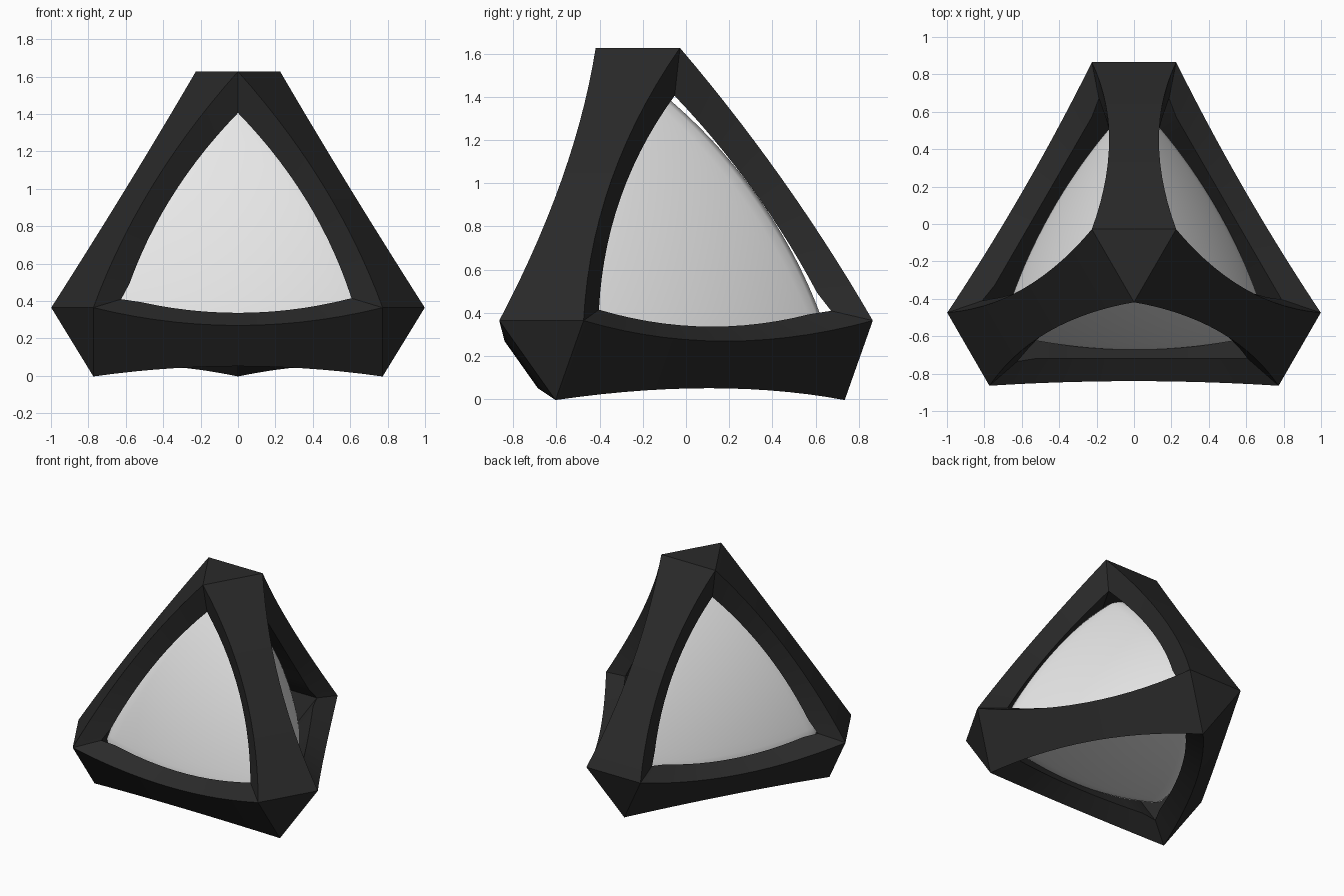
import bpy, bmesh, math
from mathutils import Vector
from itertools import combinations

if "Cube" in bpy.data.objects:
    bpy.data.objects.remove(bpy.data.objects["Cube"])

CENTRE = Vector((0, -0.158, 0.588))
CORNERS = [Vector((0, 0, 1)), Vector((0, 0.9428, -0.3333)),
           Vector((0.8165, -0.4714, -0.3333)), Vector((-0.8165, -0.4714, -0.3333))]
SEG = 14
# (along vertex, away from opposite vertex, rim bulge, rim pinch)
OUTER = (0.947, 0.276, 0.035, 0.092)
INNER = (0.743, 0.223, 0.045, 0.064)
NOTCHED = (1, 3)      # vertices whose inner corners are cut a little deeper


def material(name, value):
    m = bpy.data.materials.new(name)
    m.diffuse_color = (value, value, value, 1)
    m.use_nodes = True
    m.node_tree.nodes["Principled BSDF"].inputs["Base Color"].default_value = m.diffuse_color
    return m


def finish(bm, name, mat, shift=(0, 0, 0)):
    bmesh.ops.remove_doubles(bm, verts=bm.verts, dist=0.0005)
    bmesh.ops.recalc_face_normals(bm, faces=bm.faces)
    me = bpy.data.meshes.new(name)
    bm.to_mesh(me)
    bm.free()
    me.materials.append(mat)
    ob = bpy.data.objects.new(name, me)
    ob.location = CENTRE + Vector(shift)
    bpy.context.collection.objects.link(ob)
    bpy.context.view_layer.objects.active = ob
    ob.select_set(True)
    return ob


def corner(i, m, shape):
    """Corner of the opening opposite vertex m, next to vertex i."""
    return CORNERS[i] * shape[0] - CORNERS[m] * shape[1]


def tip(i, m, shape):
    """Corner including the deeper notch on the inside."""
    return corner(i, m, shape) * (1.03 if shape is INNER and i in NOTCHED else 1)


def rim(i, j, m, shape):
    """Bowed rim of opening m along the beam from vertex i to vertex j."""
    a, b = corner(i, m, shape), corner(j, m, shape)
    n = (CORNERS[i] + CORNERS[j]).normalized()
    d = (CORNERS[m] - CORNERS[6 - i - j - m]).normalized()
    pts = []
    for s in range(SEG + 1):
        t = s / SEG
        w = 1 - (2 * t - 1) ** 2
        pts.append(a.lerp(b, t) + (n * shape[2] + d * shape[3]) * w)
    pts[0], pts[-1] = tip(i, m, shape), tip(j, m, shape)
    return pts


# Frame: six bowed beams meeting at four cut-off corners
bm = bmesh.new()


def face(points):
    bm.faces.new([bm.verts.new(p) for p in points])


for i, j in combinations(range(4), 2):
    k, m = [v for v in range(4) if v not in (i, j)]
    loops = [rim(i, j, k, OUTER), rim(i, j, m, OUTER),
             rim(i, j, m, INNER), rim(i, j, k, INNER)]
    for q in range(4):
        a, b = loops[q], loops[(q + 1) % 4]
        for s in range(SEG):
            face([a[s], a[s + 1], b[s + 1], b[s]])
for i in range(4):
    for shape in (OUTER, INNER):
        face([tip(i, m, shape) for m in range(4) if m != i])
finish(bm, "frame", material("charcoal", 0.023))
bpy.ops.object.shade_smooth_by_angle(angle=math.radians(20))
bpy.ops.object.select_all(action='DESELECT')

# Core: rounded tetrahedron, the softened overlap of four large spheres
OFFSET, RADIUS, SOFT, N = 3.0, 3.405, 0.033, 24


def core_point(p):
    u = p.normalized()
    reach = []
    for v in CORNERS:
        h = OFFSET * u.dot(v)
        reach.append(h + math.sqrt(RADIUS ** 2 - OFFSET ** 2 + h * h))
    low = min(reach)
    return u * (low - SOFT * math.log(sum(math.exp((low - r) / SOFT) for r in reach)))


bm = bmesh.new()
for a, b, c in combinations(CORNERS, 3):
    def grid(x, y):
        return core_point(a * (N - x - y) + b * x + c * y)
    for x in range(N):
        for y in range(N - x):
            face([grid(x, y), grid(x + 1, y), grid(x, y + 1)])
            if x + y < N - 1:
                face([grid(x + 1, y), grid(x + 1, y + 1), grid(x, y + 1)])
finish(bm, "core", material("white", 0.8), (0.005, -0.01, 0))
bpy.ops.object.shade_smooth()
